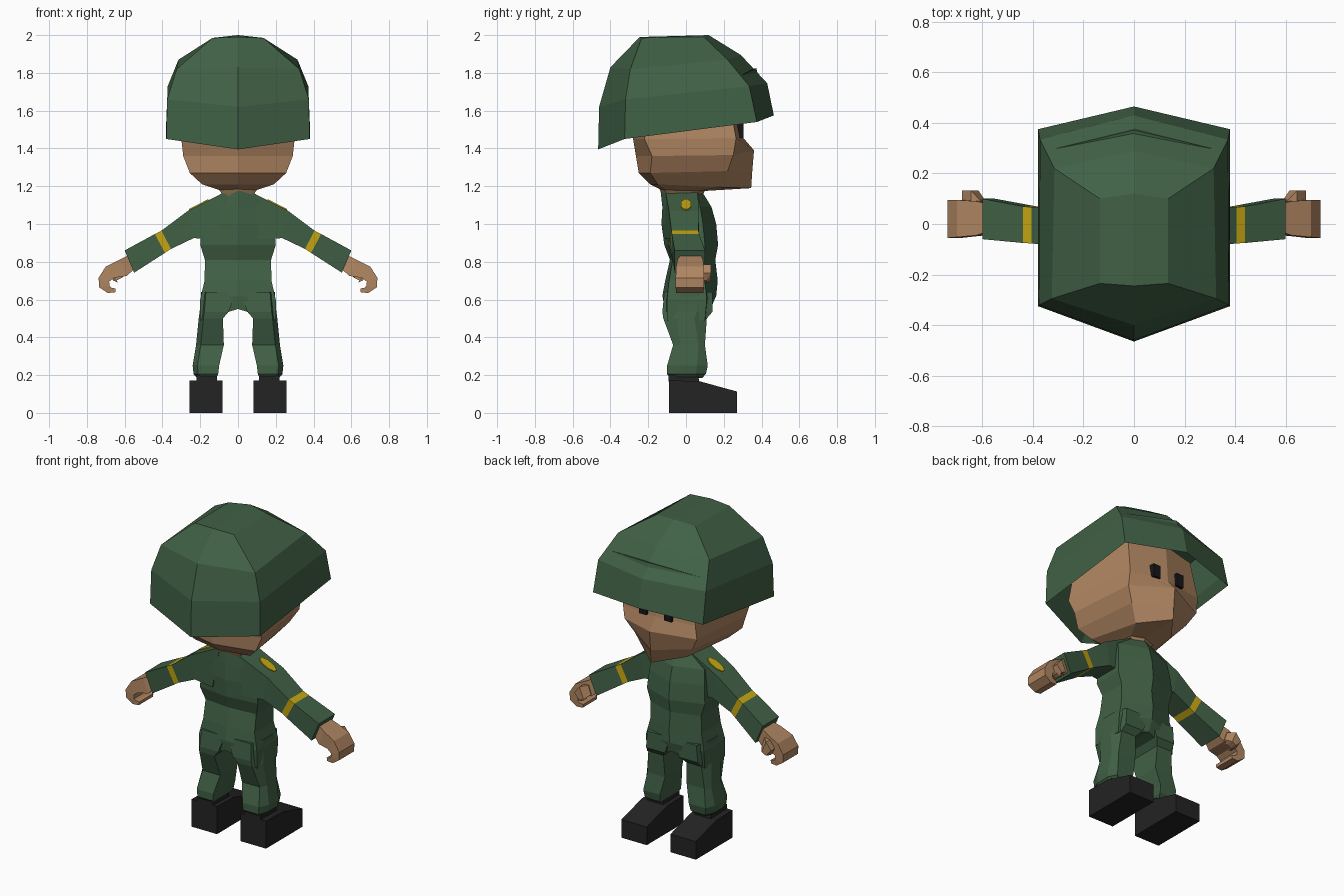
import bpy, bmesh, math
from mathutils import Matrix, Vector

cube = bpy.data.objects.get("Cube")
if cube:
    bpy.data.objects.remove(cube)


def material(name, rgb):
    m = bpy.data.materials.new(name)
    m.use_nodes = True
    m.diffuse_color = (*rgb, 1)
    bsdf = m.node_tree.nodes["Principled BSDF"]
    bsdf.inputs["Base Color"].default_value = (*rgb, 1)
    bsdf.inputs["Roughness"].default_value = 0.9
    return m


GREEN = material("uniform green", (0.052, 0.118, 0.06))
SKIN = material("skin", (0.43, 0.235, 0.12))
YELLOW = material("insignia yellow", (0.56, 0.38, 0.006))
BLACK = material("boot black", (0.017, 0.017, 0.017))
EYE = material("eye black", (0.008, 0.008, 0.01))


def finish(name, bm, mats, mirror=False):
    bmesh.ops.recalc_face_normals(bm, faces=bm.faces)
    me = bpy.data.meshes.new(name)
    bm.to_mesh(me)
    bm.free()
    for m in mats:
        me.materials.append(m)
    ob = bpy.data.objects.new(name, me)
    bpy.context.collection.objects.link(ob)
    if mirror:
        mod = ob.modifiers.new("mirror", 'MIRROR')
        mod.use_mirror_merge = False
    return ob


def loft(name, rings, mats, mirror=False, painted=None, split_caps=False):
    """Skin a list of equal-length point rings; one segment can be painted."""
    bm = bmesh.new()
    vs = [[bm.verts.new(p) for p in r] for r in rings]
    n = len(vs[0])
    for s, (a, b) in enumerate(zip(vs, vs[1:])):
        for i in range(n):
            j = (i + 1) % n
            f = bm.faces.new((a[i], a[j], b[j], b[i]))
            f.material_index = 1 if s == painted else 0
    for r in (vs[0], vs[-1]):
        if split_caps:  # fold the cap along the centre line
            bm.faces.new(r[:4])
            bm.faces.new(r[3:] + r[:1])
        else:
            bm.faces.new(r)
    return finish(name, bm, mats, mirror)


def sym(f, fs, bs, b):
    """Six-point ring: front (y,z), side-front, side-back (x,y,z), back (y,z)."""
    flip = lambda p: (-p[0], p[1], p[2])
    return [(0, *f), fs, bs, (0, *b), flip(bs), flip(fs)]


def inset(ring, k, dz):
    return [(x * k, y * k, z + dz) for x, y, z in ring]


# Helmet: faceted dome over a hollow, rimmed inside
brim = sym((.465, 1.575), (.38, .375, 1.54), (.38, -.325, 1.45), (-.465, 1.395))
helmet = [
    inset(brim, .80, .25),
    inset(brim, .91, .05),
    brim,
    sym((.43, 1.745), (.372, .335, 1.73), (.375, -.32, 1.66), (-.46, 1.62)),
    sym((.29, 1.895), (.315, .22, 1.87), (.325, -.295, 1.82), (-.40, 1.83)),
    sym((.12, 2.0), (.135, .10, 1.985), (.135, -.235, 1.985), (-.245, 1.99)),
]
loft("helmet", helmet, [GREEN], split_caps=True)

# Head with a ridge down the face and a square chin
head = [
    sym((.08, 1.14), (.06, .05, 1.14), (.07, -.10, 1.14), (-.12, 1.15)),
    sym((.10, 1.175), (.08, .07, 1.175), (.10, -.11, 1.18), (-.14, 1.185)),
    sym((.345, 1.19), (.13, .17, 1.195), (.19, -.15, 1.21), (-.19, 1.21)),
    sym((.35, 1.27), (.20, .22, 1.28), (.255, -.19, 1.27), (-.25, 1.27)),
    sym((.36, 1.39), (.25, .25, 1.365), (.29, -.18, 1.36), (-.265, 1.36)),
    sym((.30, 1.46), (.25, .265, 1.455), (.30, -.22, 1.45), (-.28, 1.45)),
    sym((.28, 1.70), (.23, .22, 1.70), (.25, -.22, 1.70), (-.27, 1.70)),
]
loft("head", head, [SKIN], split_caps=True)

# Eyes
bm = bmesh.new()
bmesh.ops.create_cube(bm, size=1, matrix=Matrix.Translation((.085, .28, 1.495))
                      @ Matrix.Diagonal((.05, .05, .08, 1)))
finish("eyes", bm, [EYE], mirror=True)


# Jacket and hips: (z, half width, front ridge, front corner, back corner, back ridge)
def body_ring(z, w, f, fs, bs, b, drop=0):
    return sym((f, z), (w, fs, z - drop), (w, bs, z - drop), (b, z))


torso = [
    body_ring(.55, .20, .13, .10, -.10, -.11, .06),
    body_ring(.62, .20, .16, .11, -.10, -.125, .02),
    body_ring(.70, .177, .168, .10, -.09, -.11),
    body_ring(.81, .175, .155, .10, -.07, -.085),
    body_ring(.89, .20, .17, .10, -.09, -.115),
    body_ring(1.0, .19, .16, .09, -.09, -.13),
    body_ring(1.09, .18, .135, .075, -.09, -.125),
    body_ring(1.18, .07, .08, .06, -.10, -.135, .015),
]
loft("torso", torso, [GREEN], split_caps=True)


# Trouser legs: (z, inner x, outer x, back y, front y)
def leg_ring(z, xi, xo, yb, yf):
    m = xo - .025
    yc = (yb + yf) / 2
    return [(xi, yb, z), (m, yb, z), (xo, yc - .045, z), (xo, yc + .05, z),
            (m, yf, z), (xi, yf, z)]


legs = [
    leg_ring(.185, .115, .215, -.085, .085),
    leg_ring(.205, .105, .235, -.10, .105),
    leg_ring(.25, .10, .24, -.10, .115),
    leg_ring(.36, .075, .222, -.068, .10),
    leg_ring(.50, .08, .208, -.12, .11),
    leg_ring(.535, .05, .203, -.125, .14),
    leg_ring(.64, .01, .195, -.115, .14),
]
loft("trouser_legs", legs, [GREEN], mirror=True)


# Sleeves: (top x, top z, bottom x, bottom z, back y, front y), yellow arm band
def arm_ring(tx, tz, bx, bz, yb, yf):
    return [(tx, yb, tz), (tx, yf, tz), (bx, yf, bz), (bx, yb, bz)]


sleeves = [
    arm_ring(.05, 1.18, .10, .92, -.11, .06),
    arm_ring(.265, 1.07, .235, .925, -.09, .07),
    arm_ring(.405, .965, .355, .868, -.077, .066),
    arm_ring(.44, .947, .387, .847, -.075, .07),
    arm_ring(.60, .86, .55, .742, -.06, .10),
]
loft("sleeves", sleeves, [GREEN, YELLOW], mirror=True, painted=2)

# Oval shoulder badges lying on the shoulder slope
bm = bmesh.new()
slope = math.atan2(.11, .215)
bmesh.ops.create_cone(
    bm, cap_ends=True, segments=8, radius1=1, radius2=1, depth=1,
    matrix=Matrix.Translation((.207, 0, 1.101)) @ Matrix.Rotation(slope, 4, 'Y')
    @ Matrix.Diagonal((.062, .03, .009, 1)) @ Matrix.Rotation(math.pi / 8, 4, 'Z'))
finish("shoulder_badges", bm, [YELLOW], mirror=True)

# Curled hands: strip of cross-sections from wrist round to the fingertips
hands = [
    arm_ring(.58, .835, .55, .76, -.03, .08),
    arm_ring(.625, .812, .59, .725, -.045, .09),
    arm_ring(.70, .775, .655, .715, -.052, .095),
    arm_ring(.738, .715, .682, .695, -.055, .095),
    arm_ring(.735, .665, .68, .672, -.055, .095),
    arm_ring(.69, .635, .668, .662, -.052, .092),
    arm_ring(.65, .638, .648, .658, -.05, .09),
]
loft("hands", hands, [SKIN], mirror=True)

# Thumbs
thumbs = [
    arm_ring(.61, .79, .59, .735, .06, .095),
    arm_ring(.645, .785, .615, .715, .085, .132),
    arm_ring(.68, .74, .645, .70, .085, .132),
    arm_ring(.66, .70, .635, .69, .07, .11),
]
loft("thumbs", thumbs, [SKIN], mirror=True)


# Boots: side profile stretched across the foot
def slab(name, profile, x0, x1, mat):
    loft(name, [[(x, y, z) for y, z in profile] for x in (x0, x1)], [mat], mirror=True)


slab("boots", [(-.09, 0), (.27, 0), (.27, .113), (.07, .168), (-.09, .172)],
     .082, .257, BLACK)
slab("boot_collars", [(-.092, .165), (.07, .165), (.065, .20), (-.092, .20)],
     .11, .22, BLACK)
